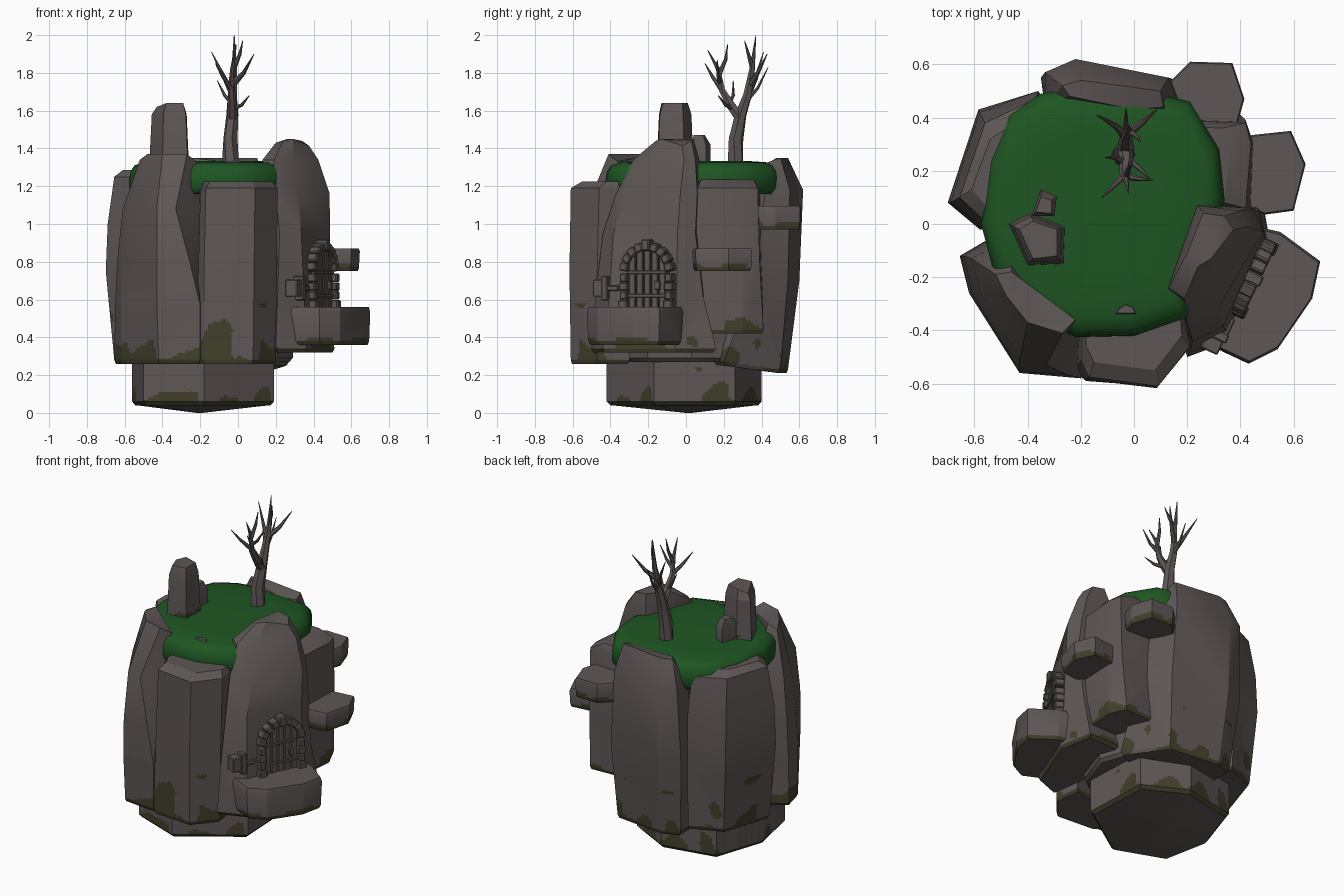
import bpy, bmesh, math
from mathutils import Vector, Matrix, noise


def material(name, rgb):
    m = bpy.data.materials.new(name)
    m.diffuse_color = (*rgb, 1)
    return m


ROCK = material("grey_rock", (0.112, 0.094, 0.092))
GRASS = material("dark_grass", (0.013, 0.092, 0.016))
MOSS = material("olive_moss", (0.052, 0.051, 0.024))


def finish(name, bm, mats, angle=28):
    bmesh.ops.recalc_face_normals(bm, faces=bm.faces)
    me = bpy.data.meshes.new(name)
    bm.to_mesh(me)
    bm.free()
    for m in mats:
        me.materials.append(m)
    me.polygons.foreach_set("use_smooth", [True] * len(me.polygons))
    me.set_sharp_from_angle(angle=math.radians(angle))
    ob = bpy.data.objects.new(name, me)
    bpy.context.collection.objects.link(ob)
    return ob


def loft(bm, rings):
    """Skin a list of equal-length point rings and cap both ends."""
    vs = [[bm.verts.new(p) for p in r] for r in rings]
    n = len(vs[0])
    for a, b in zip(vs, vs[1:]):
        for i in range(n):
            bm.faces.new((a[i], a[(i + 1) % n], b[(i + 1) % n], b[i]))
    for r in (vs[0], vs[-1]):
        bm.faces.new(r)


def scaled(pts, s, z):
    """Ring at height z; a third value in a point lifts or lowers it."""
    c = Vector((sum(p[0] for p in pts), sum(p[1] for p in pts))) / len(pts)
    return [(c.x + (p[0] - c.x) * s, c.y + (p[1] - c.y) * s, z + sum(p[2:])) for p in pts]


def moss_patches(bm, zb, height):
    """Cut the lower band finely and give noisy patches the moss material."""
    top, step = zb + height, 0.014
    bmesh.ops.triangulate(bm, faces=bm.faces)

    def cut(co, no):
        fs = [f for f in bm.faces if f.calc_center_median().z < top
              and f.normal.z > -0.9]
        geom = set(fs)
        for f in fs:
            geom.update(f.edges)
            geom.update(f.verts)
        bmesh.ops.bisect_plane(bm, geom=list(geom), plane_co=co, plane_no=no)

    bmesh.ops.bisect_plane(bm, geom=bm.verts[:] + bm.edges[:] + bm.faces[:],
                           plane_co=(0, 0, top), plane_no=(0, 0, 1))
    bm.normal_update()
    for axis in range(3):
        lo = min(v.co[axis] for v in bm.verts)
        hi = top if axis == 2 else max(v.co[axis] for v in bm.verts)
        no = Vector((0, 0, 0))
        no[axis] = 1
        k = lo + step
        while k < hi - 0.002:
            cut(no * k, no)
            k += step
    bm.normal_update()
    for f in bm.faces:
        c = f.calc_center_median()
        h = c.z - zb
        if h > height or f.normal.z < -0.9:
            continue
        if h < 0.02 or noise.noise(c * 8) > min(-0.2 + 4.5 * h, 0.46):
            f.material_index = 1


def rock(name, layers, mossy=0.0, rim=0.955):
    """layers: (z, outline) pairs from bottom to top, with a bevelled foot."""
    bm = bmesh.new()
    z0, base = layers[0]
    loft(bm, [scaled(base, rim, z0 - 0.02)] + [scaled(pts, 1, z) for z, pts in layers])
    bmesh.ops.recalc_face_normals(bm, faces=bm.faces)
    if mossy:
        moss_patches(bm, z0 - 0.02, mossy)
    return finish(name, bm, [ROCK, MOSS])


def slab(name, outline, z0, z1, top=0.96):
    pts = lambda s: [(p[0], p[1]) for p in scaled(outline, s, 0)]
    rock(name, [(z0, pts(0.97)), (z0 + (z1 - z0) * 0.85, outline), (z1, pts(top))], 0.04)


# Foot of the rock with a blunt point underneath
foot = [(.19, -.17), (.17, .26), (-.1, .40), (-.45, .33), (-.56, 0), (-.5, -.3), (-.18, -.42)]
rock("foot_rock", [(.06, foot), (.32, foot)], 0.2)
bm = bmesh.new()
loft(bm, [scaled(foot, .04, 0), scaled(foot, .95, .041)])
finish("foot_point", bm, [ROCK])

# Inner core
core = [(-.13 + .42 * math.cos(a * math.pi / 5), .03 + .4 * math.sin(a * math.pi / 5)) for a in range(10)]
rock("core_rock", [(.29, core), (1.2, core)])

# Ring of large boulders
rock("front_rock", [
    (.28, [(-.22, -.4), (-.23, -.55), (-.18, -.59), (.08, -.61), (.2, -.47), (.18, -.3)]),
    (.75, [(-.21, -.4), (-.21, -.53), (-.18, -.585), (.085, -.617), (.205, -.47), (.18, -.3)]),
    (1.19, [(-.2, -.38), (-.2, -.51, -.03), (-.17, -.575), (.09, -.61), (.21, -.46), (.18, -.3)]),
    (1.225, [(-.18, -.36), (-.18, -.46), (-.15, -.52), (.08, -.55), (.18, -.42), (.17, -.3)])], .32)
rock("front_left_rock", [
    (.28, [(-.45, 0), (-.655, -.12), (-.62, -.26), (-.42, -.555), (-.2, -.58), (-.15, -.4)]),
    (.57, [(-.45, 0), (-.65, -.12), (-.62, -.26), (-.43, -.56), (-.2, -.58), (-.15, -.4)]),
    (.8, [(-.45, 0), (-.64, -.12), (-.61, -.26), (-.43, -.555), (-.255, -.565), (-.17, -.4)]),
    (1.08, [(-.46, -.05), (-.61, -.13), (-.58, -.25), (-.43, -.51), (-.33, -.53), (-.2, -.37)]),
    (1.37, [(-.46, -.18), (-.52, -.19, -.03), (-.48, -.27), (-.4, -.37), (-.27, -.41), (-.22, -.36, -.04)])], .32)
rock("left_rock", [
    (.28, [(-.4, -.05), (-.56, -.02), (-.655, .08), (-.55, .4), (-.35, .48), (-.3, .4)]),
    (.75, [(-.4, -.05), (-.58, -.02), (-.7, .08), (-.585, .43), (-.36, .5), (-.3, .4)]),
    (1.0, [(-.4, -.03), (-.58, 0), (-.69, .08), (-.58, .42), (-.36, .5), (-.3, .4)]),
    (1.25, [(-.42, 0), (-.57, .02), (-.655, .1), (-.56, .38), (-.37, .47), (-.3, .4)]),
    (1.285, [(-.42, .06), (-.55, .06), (-.61, .13), (-.54, .32), (-.38, .42), (-.33, .38)])], .32)
rock("back_rock", [
    (.23, [(-.33, .35, .02), (-.31, .5), (-.2, .54), (.14, .5), (.27, .2, .04), (.1, .1, .05)]),
    (.7, [(-.33, .4), (-.35, .55), (-.22, .6), (.16, .54), (.26, .36), (.1, .2)]),
    (1.18, [(-.33, .45), (-.335, .57), (-.22, .62), (.13, .55), (.18, .42), (.1, .35)]),
    (1.35, [(-.24, .48), (-.27, .52), (-.2, .54), (.1, .5), (.11, .44, -.02), (.0, .43, -.03)])], .3)
rock("right_rock", [
    (.44, [(.15, .4), (.4, .41), (.45, .3), (.43, .05), (.2, .05)]),
    (.8, [(.15, .4), (.42, .39), (.45, .3), (.44, .05), (.2, .05)]),
    (1.19, [(.15, .39), (.42, .38), (.44, .3), (.42, .06), (.2, .05)]),
    (1.235, [(.15, .37), (.33, .36), (.36, .29), (.34, .08), (.2, .06)])], .12)
rock("doorway_rock", [
    (.34, [(.17, -.4), (.2, -.5), (.36, -.44), (.51, -.06), (.47, .16), (.15, .15)]),
    (.62, [(.17, -.4), (.21, -.48), (.35, -.405), (.495, -.05), (.46, .09), (.15, .12)]),
    (.95, [(.16, -.36), (.22, -.44), (.335, -.385), (.487, -.045), (.47, .05), (.18, .1)]),
    (1.16, [(.14, -.3), (.2, -.37), (.32, -.31), (.485, -.03), (.45, .06), (.22, .08)]),
    (1.34, [(.13, -.24), (.19, -.28), (.29, -.22), (.425, -.01), (.4, .05), (.24, .07)]),
    (1.45, [(.2, -.11, -.02), (.24, -.16, -.01), (.29, -.13), (.375, -.02, -.035), (.34, .03, -.01), (.26, .04)])], .14)

# Ledges that climb the right side
slab("door_ledge", [(.27, -.45), (.43, -.525), (.54, -.47), (.67, -.28), (.70, -.14), (.55, -.03), (.42, .0)], .38, .56)
slab("middle_step", [(.36, .32), (.45, .335), (.59, .35), (.645, .225), (.6, .05), (.49, .035), (.36, .1)], .77, .87)
slab("upper_step", [(.1, .5), (.21, .61), (.37, .605), (.415, .47), (.39, .38), (.15, .36)], .99, 1.095)

# Grass cap
lawn = [(.21, .46), (.32, .28), (.34, .09), (.25, -.15), (.2, -.35), (.0, -.42), (-.22, -.425), (-.42, -.33),
        (-.53, -.17), (-.575, 0), (-.545, .24), (-.47, .41), (-.35, .49), (-.22, .515), (.05, .5)]
bm = bmesh.new()
loft(bm, [scaled(lawn, s, z) for s, z in
          ((.96, 1.16), (1, 1.19), (1, 1.24), (.985, 1.28), (.94, 1.31), (.85, 1.325), (.6, 1.333))])
finish("grass_cap", bm, [GRASS], 60)

# Stones on the grass
big = [(-.47, .0), (-.39, .04), (-.26, -.01), (-.265, -.15), (-.4, -.155)]
rock("standing_stone", [(1.31, big), (1.58, [(p[0], p[1]) for p in scaled(big, .88, 0)]),
                        (1.64, [(-.43, -.02, -.02), (-.38, .01), (-.29, -.02), (-.29, -.12), (-.38, -.13)])], .07, 1)
small = [(-.385, .03), (-.35, .13), (-.29, .105), (-.3, .03)]
rock("small_stone", [(1.31, small), (1.42, small), (1.47, [(-.37, .045), (-.35, .1), (-.31, .09), (-.31, .04)])])
rock("buried_stone", [(1.31, [(-.08, -.345), (.015, -.345), (.005, -.31), (-.03, -.295), (-.06, -.31)]),
                      (1.334, [(-.065, -.335), (.005, -.335), (-.005, -.315), (-.03, -.305), (-.05, -.315)])])

# Bare tree: tapered limbs as (start radius, path)
limbs = [
    (.044, [(-.04, .26, 1.3), (-.04, .265, 1.45), (-.03, .29, 1.58), (-.03, .325, 1.68), (-.02, .35, 1.82), (-.02, .37, 2.0)]),
    (.028, [(-.03, .285, 1.56), (-.03, .23, 1.64), (-.035, .19, 1.71), (-.03, .17, 1.82), (-.02, .115, 1.92)]),
    (.016, [(-.03, .33, 1.69), (-.07, .37, 1.77), (-.14, .41, 1.91)]),
    (.016, [(-.025, .34, 1.74), (.03, .38, 1.80), (.085, .43, 1.90)]),
    (.012, [(-.03, .31, 1.64), (-.03, .38, 1.72), (-.03, .435, 1.83)]),
    (.012, [(-.02, .35, 1.83), (.01, .33, 1.9), (.025, .31, 1.97)]),
    (.012, [(-.03, .19, 1.71), (-.08, .14, 1.78), (-.12, .10, 1.85)]),
    (.012, [(-.03, .18, 1.75), (.02, .17, 1.79), (.07, .165, 1.87)]),
    (.012, [(-.03, .175, 1.79), (-.02, .21, 1.87), (-.01, .22, 1.95)]),
    (.012, [(-.03, .23, 1.64), (-.07, .25, 1.68), (-.11, .25, 1.76)]),
    (.012, [(-.03, .25, 1.61), (.02, .21, 1.63), (.06, .17, 1.68)]),
]
bm = bmesh.new()
for r0, path in limbs:
    pts = [Vector(p) for p in path]
    rings = []
    for i, p in enumerate(pts):
        d = pts[min(i + 1, len(pts) - 1)] - pts[max(i - 1, 0)]
        q = d.to_track_quat('Z', 'Y')
        r = r0 * (1 - i / (len(pts) - 1)) ** .75 + .002
        rings.append([p + q @ Vector((r * math.cos(a * math.pi / 3), r * math.sin(a * math.pi / 3), 0)) for a in range(6)])
    loft(bm, rings)
finish("bare_tree", bm, [ROCK], 50)

# Door parts share a frame on the sloping wall: u along it, n outwards
T, N = Vector((.43, .903, 0)), Vector((.903, -.43, 0))
FRAME = Matrix((T, N, (0, 0, 1))).transposed().to_4x4()
FRAME.translation = (.432, -.196, 0)


def door_parts(name, blocks, bevel=.006):
    """blocks: (u, z, n, width, height, depth, turn)"""
    bm = bmesh.new()
    for u, z, n, w, h, d, turn in blocks:
        m = FRAME @ Matrix.Translation((u, n, z)) @ Matrix.Rotation(turn, 4, 'Y') @ Matrix.Diagonal((w, d, h, 1))
        bmesh.ops.create_cube(bm, size=1, matrix=m)
    bmesh.ops.bevel(bm, geom=bm.edges[:], offset=bevel, segments=1, affect='EDGES')
    finish(name, bm, [ROCK])


arch = []
for s in (-1, 1):
    for i in range(4):
        arch.append((s * .132, .575 + i * .047, .016, .05 if i % 2 == 0 else .04, .045, .06 if i else .075, 0))
for i in range(9):
    a = math.pi * (i + .5) / 9
    key = i == 4
    arch.append((.132 * math.cos(a), .75 + (.132 if not key else .138) * math.sin(a), .016,
                 .044, .06 if key else .045, .075 if key else .058, math.pi / 2 - a))
door_parts("door_arch", arch)
planks = []
for i in range(-2, 3):
    top = .75 + math.sqrt(.118 ** 2 - (i * .044) ** 2)
    planks.append((i * .044, (.54 + top) / 2, .01, .036, top - .54, .03, 0))
door_parts("door_planks", planks, .003)
door_parts("door_bands", [(0, z, .024, .225, .018, .014, 0) for z in (.62, .745)]
           + [(.065, .675, .028, .03, .045, .025, 0)], .003)
door_parts("door_backing", [(0, .66, -.012, .23, .26, .03, 0)], .003)
door_parts("wall_box", [(-.25, .66, .0, .035, .13, .06, 0), (-.285, .66, -.015, .07, .09, .07, 0),
                        (-.205, .66, .01, .07, .03, .03, 0)], .005)
